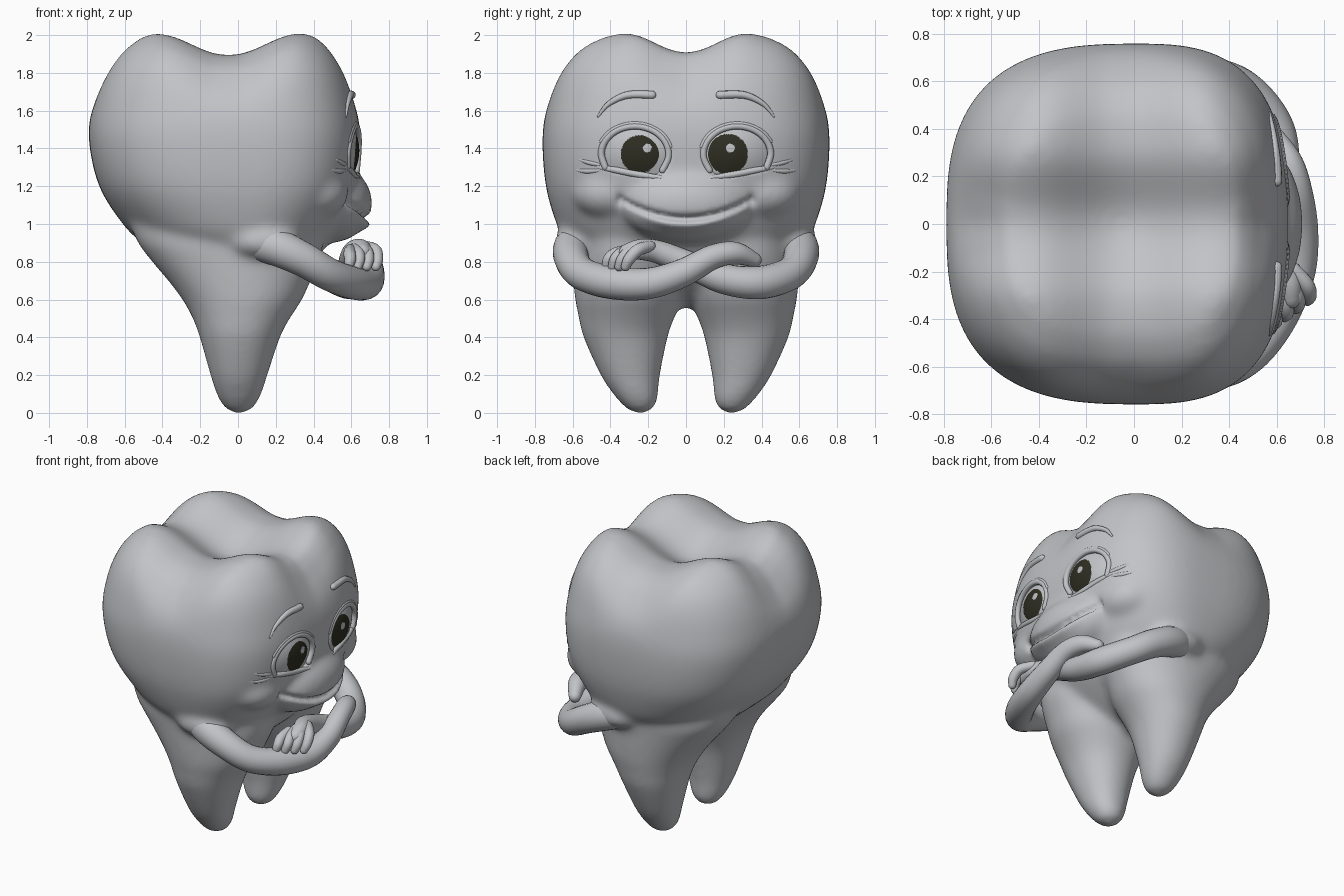
import bpy, bmesh, math
from mathutils import Vector
from mathutils.bvhtree import BVHTree

if "Cube" in bpy.data.objects:
    bpy.data.objects.remove(bpy.data.objects["Cube"])

def material(name, c):
    m = bpy.data.materials.new(name)
    m.diffuse_color = (*c, 1)
    m.use_nodes = True
    m.node_tree.nodes["Principled BSDF"].inputs["Base Color"].default_value = m.diffuse_color
    return m

GREY = material("enamel grey", (0.54, 0.55, 0.57))
DARK = material("pupil dark", (0.028, 0.027, 0.016))

def clamp(v):
    return max(0.0, min(1.0, v))

def spline(pts, n):
    """Catmull-Rom through tuples of any length."""
    out = []
    for i in range(len(pts) - 1):
        a, b, c, d = (pts[max(i - 1, 0)], pts[i], pts[i + 1], pts[min(i + 2, len(pts) - 1)])
        for k in range(n):
            t = k / n
            out.append(tuple(q + .5 * t * (r - p + t * (2 * p - 5 * q + 4 * r - s + t * (3 * (q - r) + s - p)))
                             for p, q, r, s in zip(a, b, c, d)))
    return out + [tuple(pts[-1])]

def loft(bm, rings):
    vs = [[bm.verts.new(p) for p in ring] for ring in rings]
    n = len(vs[0])
    for a, b in zip(vs, vs[1:]):
        for i in range(n):
            bm.faces.new((a[i], a[(i + 1) % n], b[(i + 1) % n], b[i]))
    bm.faces.new(vs[0][::-1])
    bm.faces.new(vs[-1])

def finish(bm, name, mats=(GREY,), recalc=True):
    if recalc:
        bmesh.ops.recalc_face_normals(bm, faces=bm.faces[:])
    for f in bm.faces:
        f.smooth = True
    me = bpy.data.meshes.new(name)
    bm.to_mesh(me)
    bm.free()
    for m in mats:
        me.materials.append(m)
    ob = bpy.data.objects.new(name, me)
    bpy.context.collection.objects.link(ob)
    return ob

def ring(z, x0, x1, yc, ry, e, skew=0, n=64):
    """Superellipse cross-section; skew moves its widest point toward +x."""
    hx, pts = (x1 - x0) / 2, []
    for i in range(n):
        c, s = math.cos(2 * math.pi * i / n), math.sin(2 * math.pi * i / n)
        a = hx * (1 - skew if c > 0 else 1 + skew)
        pts.append(((x0 + x1) / 2 + skew * hx + a * math.copysign(abs(c) ** (2 / e), c),
                    yc + ry * math.copysign(abs(s) ** (2 / e), s), z))
    return pts

def tube(bm, pts, n=6, sides=14):
    """Round-ended tube through (x, y, z, radius) points."""
    s = spline(pts, n)
    P, R = [Vector(p[:3]) for p in s], [p[3] for p in s]
    t0, t1 = (P[0] - P[1]).normalized(), (P[-1] - P[-2]).normalized()
    caps = [math.radians(a) for a in (25, 50, 70, 85)]
    start = [(P[0] + t0 * R[0] * math.sin(a), R[0] * math.cos(a)) for a in caps[::-1]]
    end = [(P[-1] + t1 * R[-1] * math.sin(a), R[-1] * math.cos(a)) for a in caps]
    line = start + list(zip(P, R)) + end
    u, rings = Vector((.31, .17, .93)), []
    for i, (p, r) in enumerate(line):
        t = (line[min(i + 1, len(line) - 1)][0] - line[max(i - 1, 0)][0]).normalized()
        u = (u - t * u.dot(t)).normalized()
        v = t.cross(u)
        rings.append([p + r * (u * math.cos(a) + v * math.sin(a))
                      for a in (2 * math.pi * k / sides for k in range(sides))])
    loft(bm, rings)

# tooth body: crown, two roots, muzzle, cheeks and shoulders fused together
CROWN = [(.56, -.06, .06, .25, 2), (.63, -.16, .19, .38, 2), (.7, -.26, .29, .47, 2),
         (.8, -.39, .40, .56, 2.1), (.9, -.51, .48, .63, 2.2), (1.0, -.61, .54, .685, 2.4),
         (1.2, -.735, .62, .742, 2.7), (1.45, -.79, .648, .76, 2.8), (1.65, -.767, .622, .735, 2.8),
         (1.8, -.71, .575, .69, 2.9), (1.9, -.645, .52, .625, 3), (1.97, -.575, .465, .54, 3),
         (2.015, -.475, .375, .39, 3), (2.015, -.06, -.04, .01, 2)]
ROOT = [(-.005, -.005, .015, .24, .01), (.012, -.055, .065, .243, .06), (.05, -.09, .1, .25, .095),
        (.1, -.115, .125, .267, .12), (.2, -.147, .157, .295, .158), (.4, -.203, .223, .32, .223),
        (.5, -.24, .275, .315, .252), (.6, -.295, .34, .305, .282), (.7, -.37, .385, .30, .297),
        (.8, -.455, .43, .295, .31), (.9, -.53, .45, .29, .32), (1.0, -.57, .46, .28, .30)]

def cusp(p):
    # cross-shaped chewing grooves between the four cusps
    x, y, z = p
    gx = .5 + .5 * math.cos(math.pi * min(1, abs(x + .05) / .4))
    gy = .5 + .5 * math.cos(math.pi * min(1, abs(y) / .33))
    w = clamp((z - 1.5) / .4)
    return (x, y, z - (.125 * gx + .11 * gy) * w * w * (3 - 2 * w))

bm = bmesh.new()
loft(bm, [[cusp(p) for p in ring(z, a, b, 0, ry, e, .12)] for z, a, b, ry, e in spline(CROWN, 8)])
blobs = [((.49, 0, 1.11), (.222, .36, .21))]
for side in (1, -1):
    loft(bm, [ring(z, a, b, side * yc, ry, 2.1) for z, a, b, yc, ry in spline(ROOT, 6)])
    blobs += [((.40, side * .40, 1.17), (.185, .21, .15)), ((.13, side * .55, .91), (.20, .145, .10))]
for c, r in blobs:
    res = bmesh.ops.create_uvsphere(bm, u_segments=32, v_segments=20, radius=1)
    for v in res["verts"]:
        v.co = Vector(c) + Vector(a * b for a, b in zip(v.co, r))
body = finish(bm, "tooth_body")
m = body.modifiers.new("fuse", 'REMESH')
m.mode, m.voxel_size, m.use_smooth_shade = 'VOXEL', .017, True
m = body.modifiers.new("soften", 'SMOOTH')
m.factor, m.iterations = .5, 30
dg = bpy.context.evaluated_depsgraph_get()
fused = bpy.data.meshes.new_from_object(body.evaluated_get(dg))
body.modifiers.clear()
body.data = fused
fused.materials.clear()
fused.materials.append(GREY)
for p in fused.polygons:
    p.use_smooth = True
    p.material_index = 0
tree = BVHTree.FromPolygons([v.co.copy() for v in fused.vertices], [p.vertices[:] for p in fused.polygons])

def surf(y, z, lift=0):
    hit = tree.ray_cast(Vector((2, y, z)), Vector((-1, 0, 0)))[0]
    return Vector((hit.x + lift if hit else .5, y, z))

# eye sockets and smile pressed into the face
EY, EZ, RY, RZ = .27, 1.37, .175, .145

def lid_line(y):
    return 1.25 + .156 * (abs(y) - .13)

for v in fused.vertices:
    x, y, z = v.co
    if x < .25 or z < .85:
        continue
    r = math.hypot((abs(y) - EY) / RY, (z - EZ) / RZ)
    v.co.x -= .05 * clamp((1.05 - r) * 6) * clamp((z - lid_line(y) + .01) * 40)
    d = z - (1.03 + .85 * y * y)
    fade = clamp((.36 - abs(y)) / .06)
    v.co.x -= .035 * fade * math.exp(-(d / .017) ** 2)
    v.co.x += .025 * clamp((.26 - abs(y)) / .15) * math.exp(-((d + .04) / .028) ** 2)
    v.co.x -= .02 * math.exp(-((abs(y) - .35) / .02) ** 2 - ((z - 1.125) / .035) ** 2)

# eyes: domed patches with pupil and glint chosen by position
for side, name, py, pr, gy in ((-1, "left_eye", -.245, .100, -.205), (1, "right_eye", .222, .106, .235)):
    bm = bmesh.new()
    N, M = 96, 40
    centre = bm.verts.new(surf(side * EY, EZ, .008))
    rows = []
    for j in range(1, M + 1):
        row = []
        for i in range(N):
            c, s = math.cos(2 * math.pi * i / N), math.sin(2 * math.pi * i / N)
            k = RZ * s - .156 * RY * c
            t = (min(1, -.098 / k) if k < 0 else 1) * j / M
            row.append(bm.verts.new(surf(side * (EY + RY * t * c), EZ + RZ * t * s, .008 - .033 * t * t)))
        rows.append(row)
    for i in range(N):
        k = (i + 1) % N
        bm.faces.new((centre, rows[0][i], rows[0][k]))
        for a, b in zip(rows, rows[1:]):
            bm.faces.new((a[i], b[i], b[k], a[k]))
    bm.normal_update()
    for f in bm.faces:
        if f.normal.x < 0:
            f.normal_flip()
        q = f.calc_center_median()
        pupil = math.hypot(q.y - py, q.z - 1.37) < pr
        glint = math.hypot(q.y - gy, q.z - 1.402) < .023
        f.material_index = 1 if pupil and not glint else 0
    finish(bm, name, (GREY, DARK), recalc=False)

# eyelids, brows and laugh lines follow the face surface
def face_tube(bm, pts, side, lift=0):
    fine = spline(pts, 6)
    tube(bm, [(*surf(side * y, z, lift), r) for y, z, r in fine], 1, 10)

def arc(k, r, a0, a1):
    return [(EY + RY * k * math.cos(a), EZ + RZ * k * math.sin(a), r)
            for a in (math.radians(a0 + (a1 - a0) * i / 8) for i in range(9))]

for side, tag in ((-1, "left_"), (1, "right_")):
    bm = bmesh.new()
    face_tube(bm, arc(1.02, .018, -28, 215), side, -.008)
    face_tube(bm, arc(1.11, .014, 25, 165), side, -.009)
    face_tube(bm, [(.46, 1.30, .012), (.36, 1.283, .018), (.24, 1.260, .018), (.13, 1.245, .012)], side, -.010)
    finish(bm, tag + "eyelids")
    bm = bmesh.new()
    face_tube(bm, [(.465, 1.57, .006), (.41, 1.635, .014), (.31, 1.682, .020), (.18, 1.683, .022)], side)
    finish(bm, tag + "brow")
    bm = bmesh.new()
    face_tube(bm, [(.46, 1.315, .012), (.51, 1.325, .014), (.56, 1.34, .009)], side, -.009)
    face_tube(bm, [(.46, 1.285, .012), (.52, 1.28, .015), (.58, 1.285, .009)], side, -.010)
    finish(bm, tag + "laugh_lines")

# folded arms
UPPER = [(-.02, .47, .94, .11), (.17, .59, .89, .102), (.34, .605, .815, .092), (.48, .545, .735, .087)]
bm = bmesh.new()
tube(bm, [(x, -y, z, r) for x, y, z, r in UPPER] +
     [(.60, -.39, .69, .088), (.68, -.2, .685, .083), (.70, -.02, .74, .075), (.685, .14, .825, .065),
      (.65, .26, .845, .06), (.60, .36, .81, .04)], 8, 20)
finish(bm, "front_arm")
bm = bmesh.new()
tube(bm, UPPER + [(.59, .39, .69, .088), (.615, .2, .71, .08), (.60, .02, .785, .07),
                  (.615, -.14, .85, .062), (.65, -.24, .865, .055), (.66, -.31, .85, .045)], 8, 20)
finish(bm, "back_arm")

# fingers resting on the front arm
bm = bmesh.new()
for i in range(4):
    tube(bm, [(.67 - .025 * i, -.19 - .035 * i, .882 - .006 * i, .030),
              (.725 - .045 * i, -.255 - .038 * i, .862 - .006 * i, .033),
              (.738 - .048 * i, -.30 - .036 * i, .815, .031),
              (.73 - .048 * i, -.32 - .034 * i, .775, .025)])
finish(bm, "fingers")
